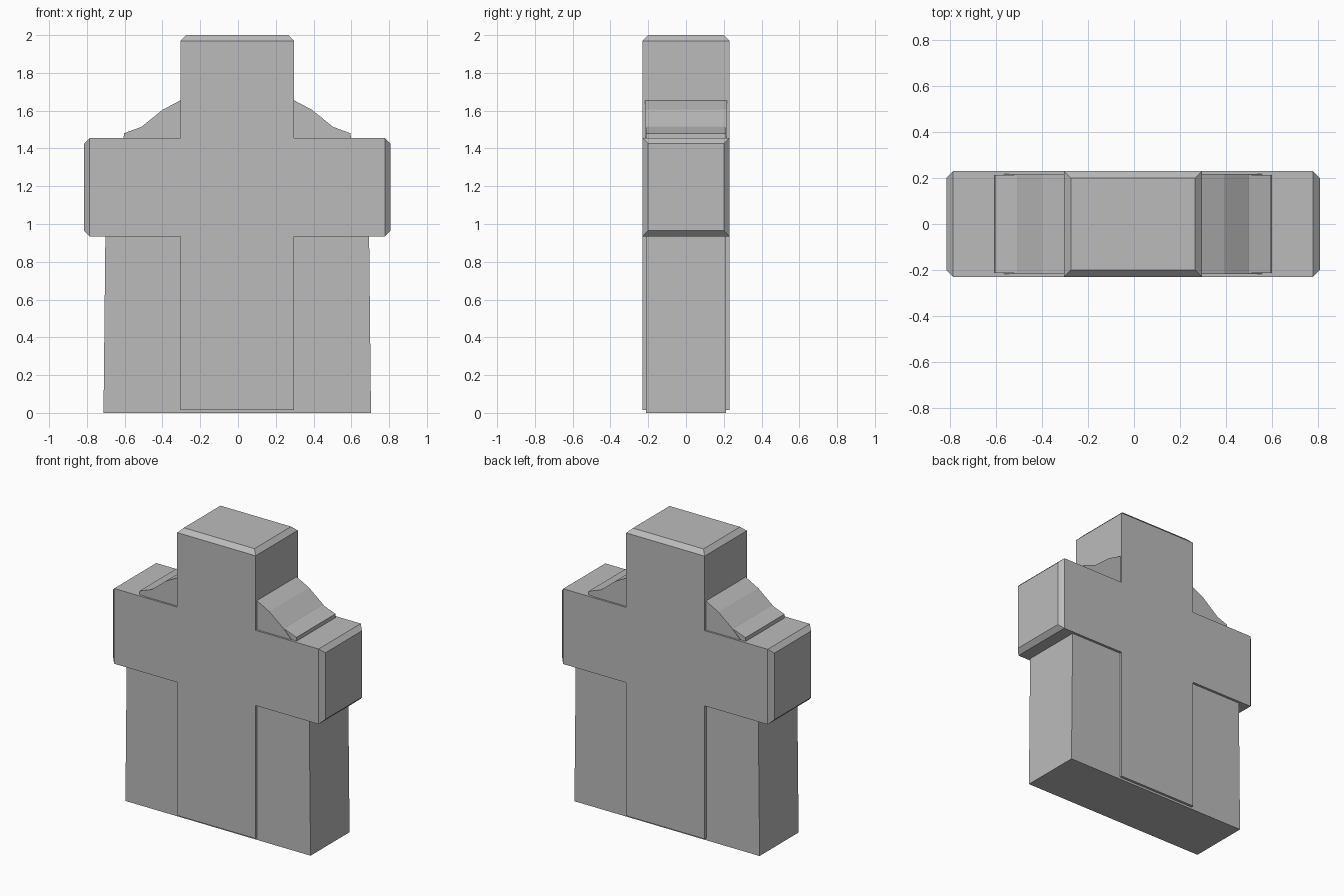
import bpy
import bmesh

cube = bpy.data.objects.get("Cube")
if cube:
    bpy.data.objects.remove(cube, do_unlink=True)

stone = bpy.data.materials.new("grey_stone")
stone.use_nodes = True
GREY = (0.5, 0.5, 0.5, 1.0)
stone.diffuse_color = GREY
stone.node_tree.nodes["Principled BSDF"].inputs["Base Color"].default_value = GREY

CENTRE = -0.004  # shared mirror line of every part


def slab(name, half_outline, depth, chamfer=0.0, is_end=None):
    """Mirror a half outline in x, extrude it along y, chamfer the chosen end faces."""
    outline = half_outline + [(-x, z) for x, z in reversed(half_outline)]
    bm = bmesh.new()
    front = bm.faces.new([bm.verts.new((x, -depth, z)) for x, z in outline])
    extruded = bmesh.ops.extrude_face_region(bm, geom=[front])["geom"]
    moved = [g for g in extruded if isinstance(g, bmesh.types.BMVert)]
    bmesh.ops.translate(bm, verts=moved, vec=(0, 2 * depth, 0))
    bmesh.ops.recalc_face_normals(bm, faces=bm.faces)
    if chamfer:
        edges = {e for f in bm.faces if is_end(f.calc_center_median()) for e in f.edges}
        bmesh.ops.bevel(bm, geom=list(edges), offset=chamfer, segments=1,
                        affect='EDGES', offset_type='OFFSET')
    mesh = bpy.data.meshes.new(name)
    bm.to_mesh(mesh)
    bm.free()
    mesh.materials.append(stone)
    obj = bpy.data.objects.new(name, mesh)
    obj.location.x = CENTRE
    bpy.context.collection.objects.link(obj)
    return obj


# Cross with chamfered top and arm ends
slab("cross",
     [(0.30, 0.015), (0.30, 0.935), (0.812, 0.935), (0.812, 1.455), (0.30, 1.455), (0.30, 2.0)],
     0.23, 0.03, lambda c: c.z > 1.99 or abs(c.x) > 0.8)

# Tapering backing slab with a sloping ledge on each shoulder
slab("backing_slab",
     [(0.708, 0.0), (0.698, 0.95), (0.605, 1.40), (0.60, 1.48), (0.50, 1.517)],
     0.213)

# Curved shoulders rising to the upright
slab("curved_shoulders",
     [(0.56, 1.40), (0.56, 1.46), (0.50, 1.52), (0.395, 1.605), (0.30, 1.655)],
     0.217)
